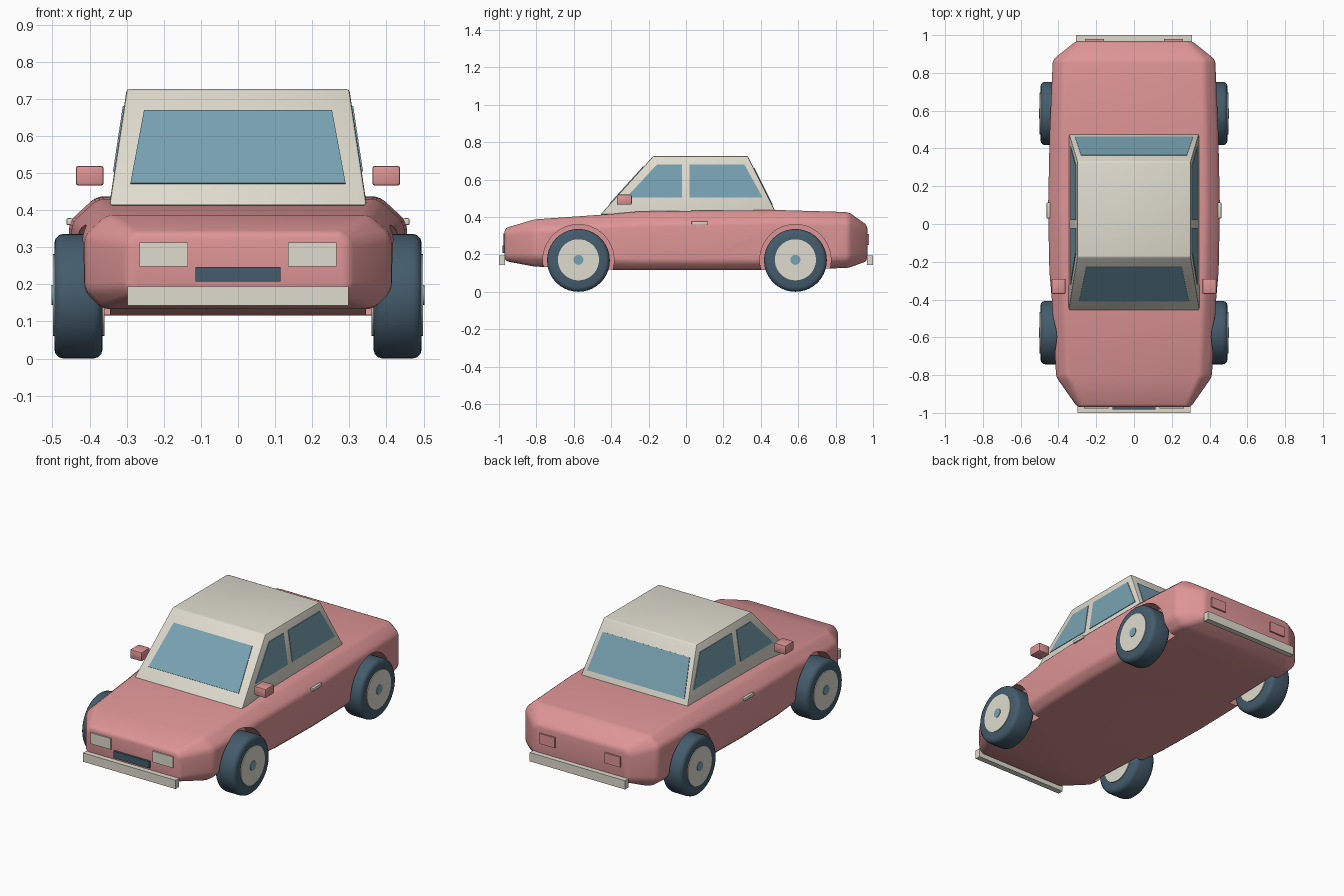
import bpy, bmesh, math
from mathutils import Vector

if "Cube" in bpy.data.objects:
    bpy.data.objects.remove(bpy.data.objects["Cube"])


def material(name, rgb):
    m = bpy.data.materials.new(name)
    m.diffuse_color = (*rgb, 1)
    m.use_nodes = True
    m.node_tree.nodes["Principled BSDF"].inputs["Base Color"].default_value = m.diffuse_color
    return m


PINK = material("pink paint", (0.73, 0.30, 0.305))
CREAM = material("cream", (0.74, 0.71, 0.62))
GLASS = material("blue glass", (0.19, 0.365, 0.45))
DARK = material("dark rubber", (0.058, 0.107, 0.15))


def select(ob):
    bpy.ops.object.select_all(action='DESELECT')
    ob.select_set(True)
    bpy.context.view_layer.objects.active = ob


def make(name, verts, faces, mat):
    me = bpy.data.meshes.new(name)
    me.from_pydata(verts, [], faces)
    bm = bmesh.new()
    bm.from_mesh(me)
    bmesh.ops.recalc_face_normals(bm, faces=bm.faces)
    bm.to_mesh(me)
    bm.free()
    me.materials.append(mat)
    ob = bpy.data.objects.new(name, me)
    bpy.context.collection.objects.link(ob)
    return ob


def modify(ob, kind, **settings):
    mod = ob.modifiers.new(kind.lower(), kind)
    for key, value in settings.items():
        setattr(mod, key, value)
    select(ob)
    bpy.ops.object.modifier_apply(modifier=mod.name)


def bevel(ob, width, segments=2, angle=30):
    modify(ob, 'BEVEL', width=width, segments=segments,
           limit_method='ANGLE', angle_limit=math.radians(angle))


def smooth(ob, angle=35):
    select(ob)
    bpy.ops.object.shade_smooth_by_angle(angle=math.radians(angle))


def box(name, lo, hi, mat, width=0.0):
    verts = [(x, y, z) for x in (lo[0], hi[0]) for y in (lo[1], hi[1]) for z in (lo[2], hi[2])]
    faces = [(0, 1, 3, 2), (4, 5, 7, 6), (0, 1, 5, 4), (2, 3, 7, 6), (0, 2, 6, 4), (1, 3, 7, 5)]
    ob = make(name, verts, faces, mat)
    if width:
        bevel(ob, width)
        smooth(ob)
    return ob


def disc(name, x0, x1, y, z, r, mat, n=40):
    """Cylinder along x between x0 and x1."""
    verts = [(x, y + r * math.cos(2 * math.pi * i / n), z + r * math.sin(2 * math.pi * i / n))
             for x in (x0, x1) for i in range(n)]
    faces = [(i, (i + 1) % n, n + (i + 1) % n, n + i) for i in range(n)]
    faces += [tuple(range(n)), tuple(range(n, 2 * n))]
    return make(name, verts, faces, mat)


def plate(name, pts, mat):
    """Thin pane centred on the surface it lies on."""
    ob = make(name, pts, [tuple(range(len(pts)))], mat)
    modify(ob, 'SOLIDIFY', thickness=0.007, offset=0)
    return ob


# body: chamfered sections lofted front to back
# (y, half width, bottom, top, top chamfer x, top chamfer z, bottom chamfer)
sections = [
    (-0.97, 0.300, 0.165, 0.340, 0.025, 0.025, 0.025),
    (-0.81, 0.412, 0.135, 0.387, 0.060, 0.055, 0.050),
    (-0.40, 0.435, 0.118, 0.416, 0.065, 0.060, 0.045),
    (-0.25, 0.448, 0.116, 0.430, 0.070, 0.065, 0.045),
    (0.08, 0.455, 0.116, 0.434, 0.070, 0.065, 0.045),
    (0.50, 0.446, 0.116, 0.437, 0.065, 0.060, 0.045),
    (0.87, 0.430, 0.128, 0.426, 0.060, 0.055, 0.050),
    (0.97, 0.305, 0.165, 0.355, 0.025, 0.025, 0.025)]
verts, faces = [], []
for y, w, zb, zt, cx, cz, cb in sections:
    half = [(w - cb, zb), (w, zb + cb), (w, zt - cz), (w - cx, zt)]
    verts += [(x, y, z) for x, z in half] + [(-x, y, z) for x, z in reversed(half)]
for s in range(len(sections) - 1):
    for i in range(8):
        j = (i + 1) % 8
        faces.append((8 * s + i, 8 * s + j, 8 * s + 8 + j, 8 * s + 8 + i))
last = 8 * (len(sections) - 1)
faces += [tuple(range(8)), tuple(range(last, last + 8))]
body = make("body", verts, faces, PINK)
bevel(body, 0.018, 3, 18)

# wheel arches cut into the body, then the wheels
AXLES = {"front": -0.575, "rear": 0.585}
WZ = 0.168
for side, s in (("right", 1), ("left", -1)):
    for end, y in AXLES.items():
        cutter = disc("arch_cutter", s * 0.345, s * 0.6, y, 0.17, 0.19, PINK, 48)
        modify(body, 'BOOLEAN', operation='DIFFERENCE', object=cutter, solver='EXACT')
        bpy.data.objects.remove(cutter)
        label = f"{end}_{side}"
        tyre = disc(f"{label}_tyre", s * 0.365, s * 0.495, y, WZ, 0.168, DARK)
        bevel(tyre, 0.025, 3, 40)
        smooth(tyre)
        smooth(disc(f"{label}_hub", s * 0.36, s * 0.499, y, WZ + 0.003, 0.11, CREAM))
        smooth(disc(f"{label}_hub_cap", s * 0.358, s * 0.502, y, WZ + 0.003, 0.027, GLASS, 16))
smooth(body)

# cabin: tapered block
ZB, ZT = 0.413, 0.726


def rise(z, a, b):
    return a + (b - a) * (z - ZB) / (ZT - ZB)


def front_y(z):
    return rise(z, -0.458, -0.175)


def rear_y(z):
    return rise(z, 0.487, 0.33)


def side_x(z):
    return rise(z, 0.347, 0.30)


cabin = box("cabin", (-1, -1, ZB), (1, 1, ZT), CREAM)
for v in cabin.data.vertices:
    z = v.co.z
    v.co = Vector((math.copysign(side_x(z), v.co.x),
                   front_y(z) if v.co.y < 0 else rear_y(z), z))
bevel(cabin, 0.007)
smooth(cabin)

# windscreen and rear window
for name, fy, lo, hi, wl, wh in (("windscreen", front_y, 0.47, 0.668, 0.29, 0.253),
                                 ("rear_window", rear_y, 0.465, 0.66, 0.313, 0.28)):
    plate(name, [(-wl, fy(lo), lo), (wl, fy(lo), lo), (wh, fy(hi), hi), (-wh, fy(hi), hi)], GLASS)

# side windows, mirrors and door handles
LO, HI = 0.503, 0.68
for side, s in (("right", 1), ("left", -1)):
    for name, y0, y1, y2, y3 in (("front", -0.32, -0.022, -0.022, -0.155),
                                 ("rear", 0.02, 0.41, 0.312, 0.02)):
        plate(f"{name}_{side}_window",
              [(s * side_x(z), y, z) for y, z in ((y0, LO), (y1, LO), (y2, HI), (y3, HI))], GLASS)
    xs = sorted((s * 0.362, s * 0.437))
    box(f"{side}_mirror", (xs[0], -0.37, 0.466), (xs[1], -0.29, 0.519), PINK, 0.007)
    xs = sorted((s * 0.445, s * 0.462))
    box(f"{side}_door_handle", (xs[0], 0.03, 0.36), (xs[1], 0.115, 0.378), CREAM, 0.003)

    # lamps
    xs = sorted((s * 0.135, s * 0.265))
    box(f"{side}_headlight", (xs[0], -0.978, 0.248), (xs[1], -0.96, 0.312), CREAM)
    xs = sorted((s * 0.16, s * 0.26))
    box(f"{side}_tail_light", (xs[0], 0.96, 0.25), (xs[1], 0.979, 0.31), PINK)

# grille and bumpers
box("grille", (-0.115, -0.982, 0.207), (0.115, -0.96, 0.247), DARK)
box("front_bumper", (-0.298, -1.0, 0.143), (0.298, -0.967, 0.194), CREAM)
box("rear_bumper", (-0.307, 0.967, 0.143), (0.307, 1.0, 0.194), CREAM)
